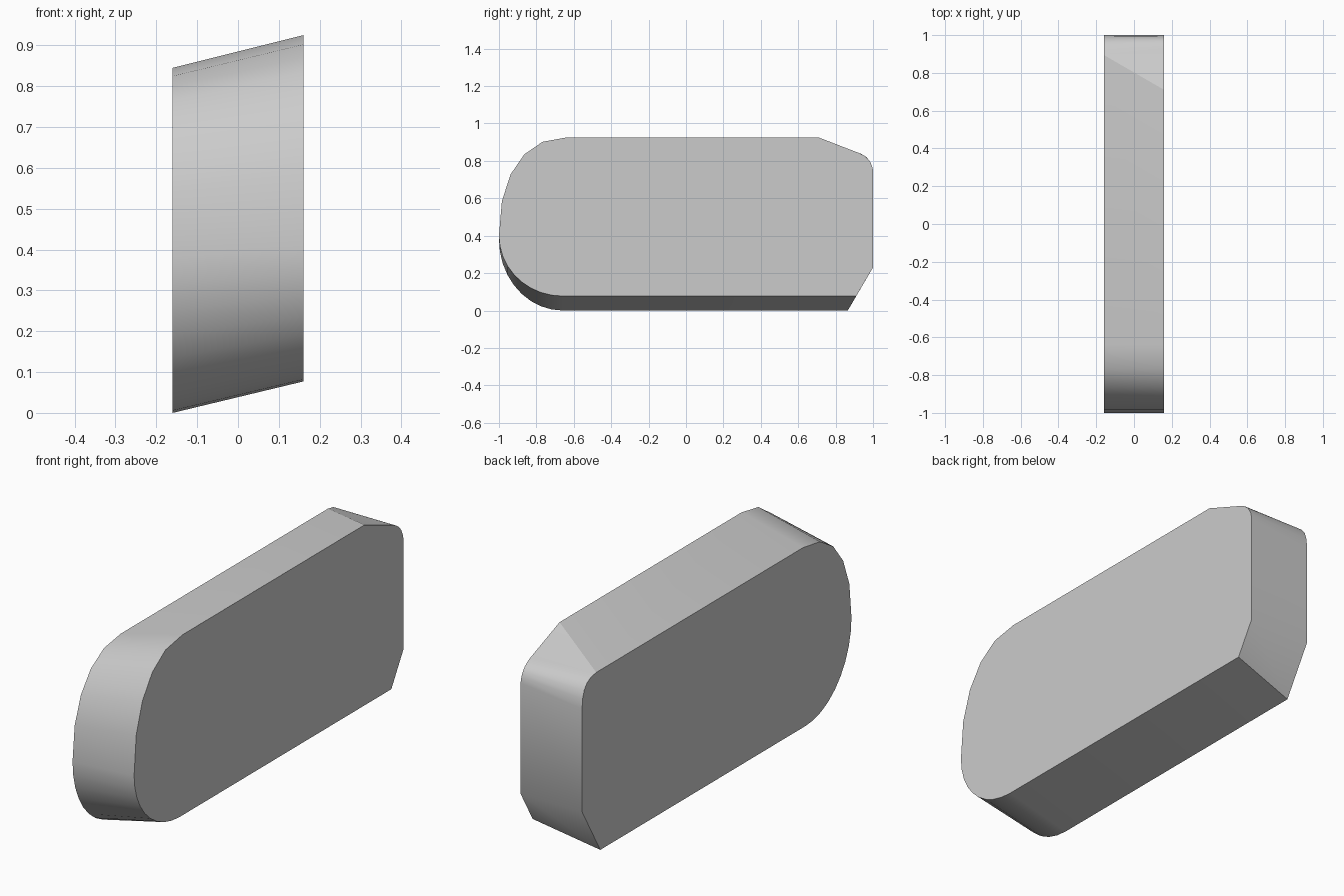
import bpy
import bmesh
from math import sin, cos, pi, radians

cube = bpy.data.objects.get("Cube")
if cube:
    bpy.data.objects.remove(cube, do_unlink=True)

HALF_WIDTH = 0.16
NOSE_STEPS = 5
BELLY_STEPS = 9
CORNER_STEPS = 5


def quarter(center, radius, power, steps):
    """Quarter curve from the foremost point towards top or bottom."""
    (cy, cz), (ry, rz) = center, radius
    points = []
    for i in range(steps + 1):
        t = i / steps * pi / 2
        points.append((cy - ry * max(cos(t), 0) ** (2 / power),
                       cz + rz * sin(t) ** (2 / power)))
    return points


def bend(start, control, end, steps):
    """Rounded corner as a quadratic curve."""
    points = []
    for i in range(steps + 1):
        t = i / steps
        points.append(tuple((1 - t) ** 2 * a + 2 * t * (1 - t) * b + t * t * c
                            for a, b, c in zip(start, control, end)))
    return points


def outline(bottom, middle, top, crease, corner, heel):
    """Side outline, running from the nose over the top and back underneath."""
    upper = quarter((-0.64, middle), (0.36, top - middle), 2.25, NOSE_STEPS)
    lower = quarter((-0.66, middle), (0.34, bottom - middle), 2, BELLY_STEPS)
    return (upper + [(crease, top)] + bend(*corner, CORNER_STEPS)
            + [(1, 0.23), (heel, bottom)] + lower[:0:-1])


left = outline(0.077, 0.4, 0.925, 0.71,
               [(0.93, 0.84), (0.99, 0.815), (1, 0.75)], 0.91)
right = outline(0, 0.38, 0.845, 0.895,
                [(0.9, 0.844), (1, 0.84), (1, 0.715)], 0.865)

# Slab: two sheared side outlines joined by a rim
bm = bmesh.new()
loops = [[bm.verts.new((x, y, z)) for y, z in pts]
         for x, pts in ((HALF_WIDTH, left), (-HALF_WIDTH, right))]
count = len(left)
for i in range(count):
    j = (i + 1) % count
    bm.faces.new((loops[0][i], loops[0][j], loops[1][j], loops[1][i]))
caps = [bm.faces.new(loop) for loop in loops]
bmesh.ops.recalc_face_normals(bm, faces=bm.faces)
mesh = bpy.data.meshes.new("slab_body")
bm.to_mesh(mesh)
bm.free()

slab = bpy.data.objects.new("slab_body", mesh)
bpy.context.collection.objects.link(slab)
bpy.context.view_layer.objects.active = slab
slab.select_set(True)
bpy.ops.object.shade_smooth_by_angle(angle=radians(35))

# Keep the rear top crease crisp
crease_pair = {NOSE_STEPS + 1, NOSE_STEPS + 1 + count}
sharp = mesh.attributes.get("sharp_edge") or mesh.attributes.new(
    "sharp_edge", "BOOLEAN", "EDGE")
for edge in mesh.edges:
    if set(edge.vertices) == crease_pair:
        sharp.data[edge.index].value = True

# Plain grey surface
grey = bpy.data.materials.new("plain_grey")
grey.use_nodes = True
color = (0.6, 0.6, 0.6, 1)
grey.diffuse_color = color
grey.node_tree.nodes["Principled BSDF"].inputs["Base Color"].default_value = color
mesh.materials.append(grey)
